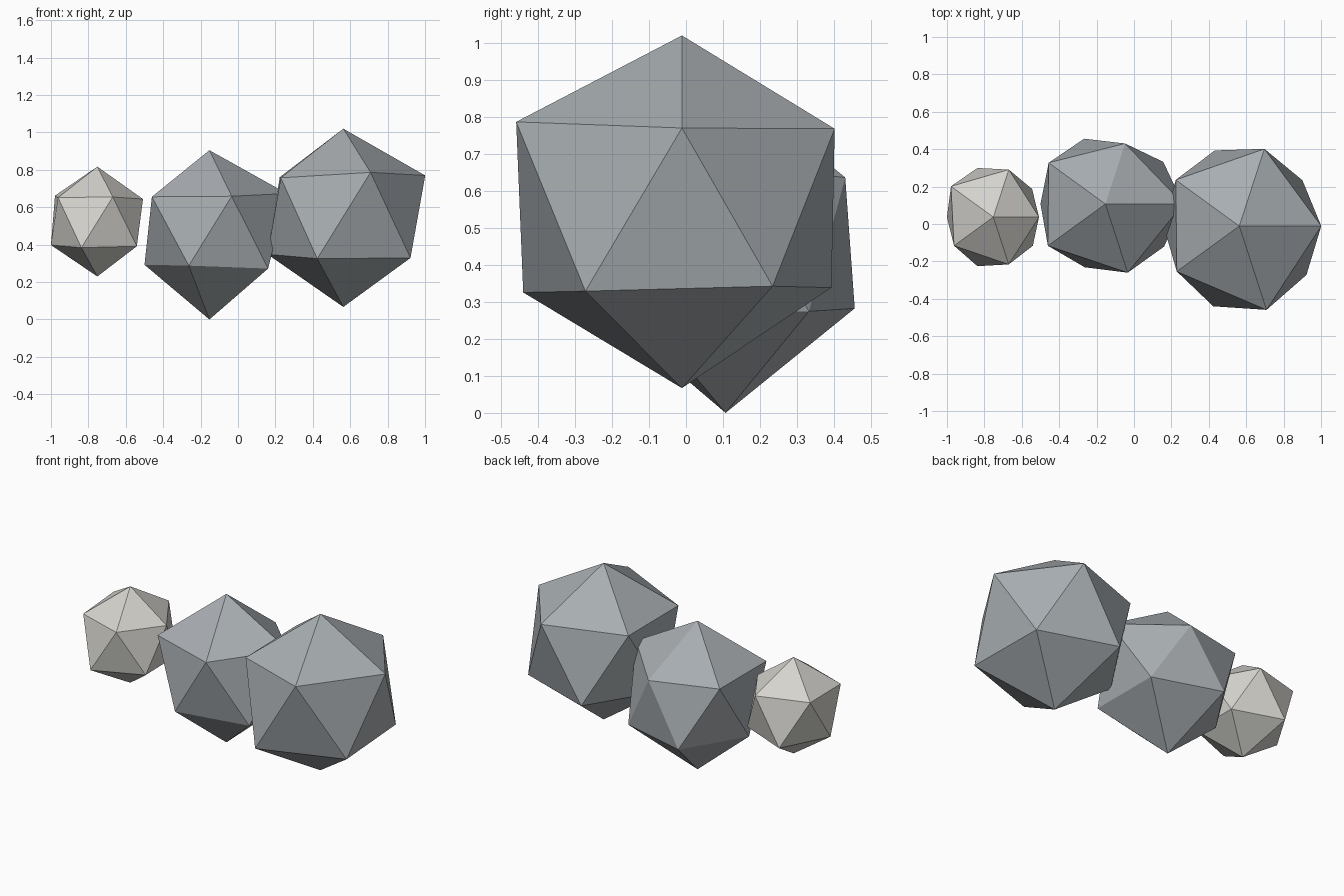
import bpy, bmesh
from math import atan2, pi
from mathutils import Vector

cube = bpy.data.objects.get("Cube")
if cube:
    bpy.data.objects.remove(cube, do_unlink=True)


def make_material(name, rgb):
    mat = bpy.data.materials.new(name)
    mat.use_nodes = True
    mat.diffuse_color = (*rgb, 1)
    mat.node_tree.nodes["Principled BSDF"].inputs["Base Color"].default_value = (*rgb, 1)
    return mat


def ring(verts):
    """Vertices in order of angle, starting at +x."""
    return sorted(verts, key=lambda v: (atan2(v.co.y, v.co.x) + 0.01) % (2 * pi))


def make_rock(name, mat, centre, top, bottom, upper, lower):
    """Icosahedron with each corner pushed in or out along its own direction."""
    bm = bmesh.new()
    bmesh.ops.create_icosphere(bm, subdivisions=1, radius=1)
    verts = sorted(bm.verts, key=lambda v: v.co.z)
    verts[0].co = Vector((0, 0, -bottom))
    verts[-1].co = Vector((0, 0, top))
    # Ring sizes are measured horizontally from the rock's axis
    for corners, sizes in ((verts[1:6], lower), (verts[6:11], upper)):
        for v, size in zip(ring(corners), sizes):
            v.co *= size / v.co.xy.length
    mesh = bpy.data.meshes.new(name)
    bm.to_mesh(mesh)
    bm.free()
    mesh.materials.append(mat)
    rock = bpy.data.objects.new(name, mesh)
    rock.location = centre
    bpy.context.collection.objects.link(rock)


slate = make_material("slate_grey", (0.39, 0.42, 0.44))
pale = make_material("pale_stone", (0.66, 0.65, 0.61))

# Three faceted rocks in a row, from large to small
make_rock("large_rock", slate, (0.563, -0.011, 0.551), 0.469, 0.484,
          (0.438, 0.434, 0.42, 0.413, 0.471), (0.417, 0.425, 0.405, 0.451, 0.444))
make_rock("middle_rock", slate, (-0.153, 0.107, 0.466), 0.439, 0.466,
          (0.415, 0.34, 0.375, 0.38, 0.386), (0.383, 0.367, 0.347, 0.356, 0.388))
make_rock("small_rock", pale, (-0.752, 0.037, 0.522), 0.295, 0.292,
          (0.244, 0.267, 0.28, 0.26, 0.266), (0.256, 0.276, 0.248, 0.276, 0.261))
